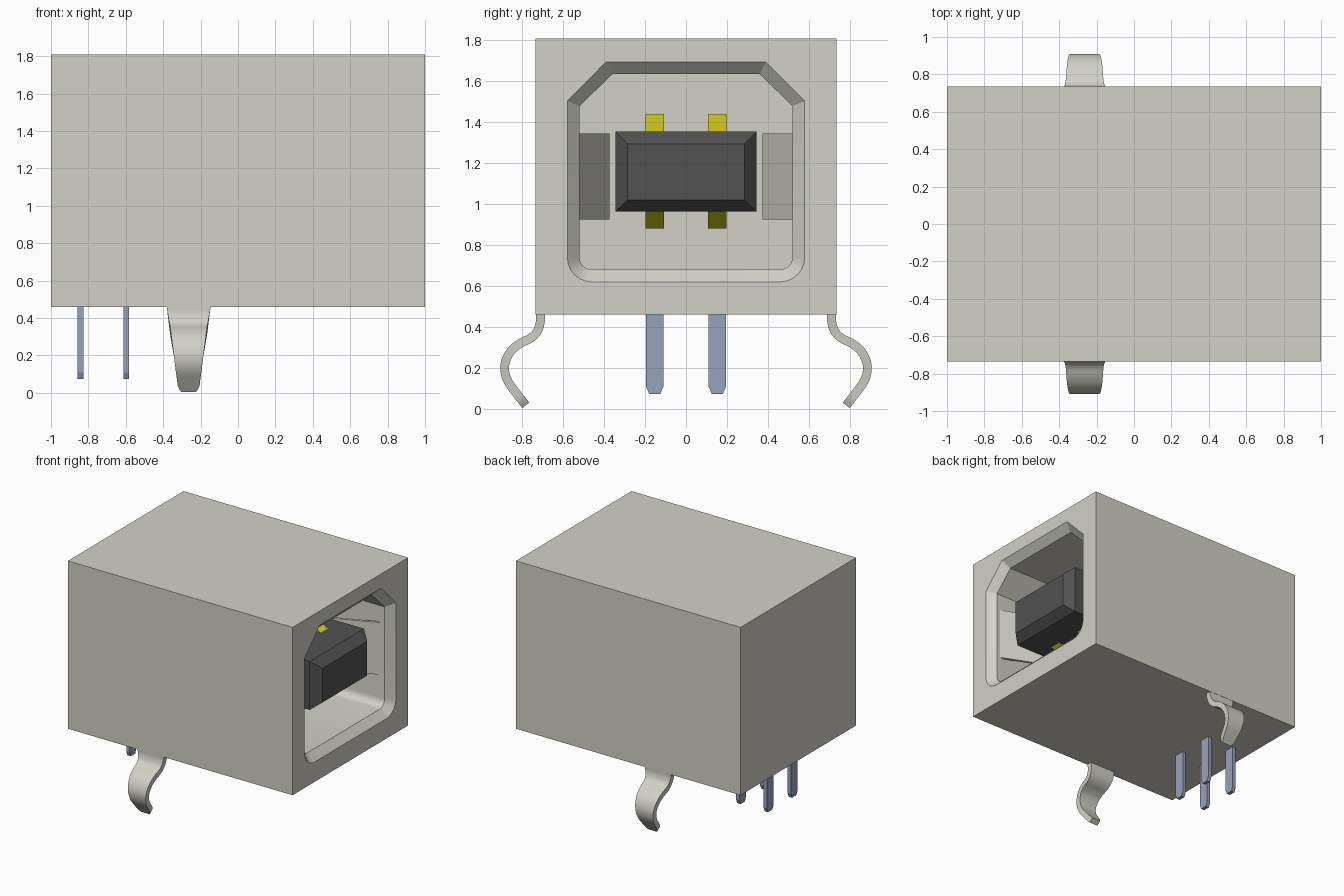
import bpy, bmesh, math
from mathutils import Vector

old = bpy.data.objects.get("Cube")
if old:
    bpy.data.objects.remove(old, do_unlink=True)


def material(name, rgb):
    m = bpy.data.materials.new(name)
    m.use_nodes = True
    m.diffuse_color = (*rgb, 1)
    m.node_tree.nodes["Principled BSDF"].inputs["Base Color"].default_value = (*rgb, 1)
    return m


SHELL = material("shell_metal", (0.645, 0.638, 0.572))
BLACK = material("black_plastic", (0.085, 0.085, 0.085))
GOLD = material("yellow_contact", (0.69, 0.66, 0.01))
PIN = material("blue_grey_pin", (0.307, 0.367, 0.508))


def finish(name, bm, mat):
    bmesh.ops.recalc_face_normals(bm, faces=bm.faces)
    me = bpy.data.meshes.new(name)
    bm.to_mesh(me)
    bm.free()
    me.materials.append(mat)
    ob = bpy.data.objects.new(name, me)
    bpy.context.collection.objects.link(ob)
    return ob


def loft(name, loops, mat):
    """Closed solid through rings that share one point count."""
    bm = bmesh.new()
    rings = [[bm.verts.new(p) for p in loop] for loop in loops]
    n = len(rings[0])
    for a, b in zip(rings, rings[1:]):
        for i in range(n):
            j = (i + 1) % n
            bm.faces.new((a[i], a[j], b[j], b[i]))
    bm.faces.new(rings[0])
    bm.faces.new(rings[-1])
    return finish(name, bm, mat)


def rect(x, hy, z0, z1):
    return [(x, -hy, z0), (x, hy, z0), (x, hy, z1), (x, -hy, z1)]


def smooth(ob):
    bpy.ops.object.select_all(action="DESELECT")
    bpy.context.view_layer.objects.active = ob
    ob.select_set(True)
    bpy.ops.object.shade_smooth_by_angle(angle=math.radians(30))


# Opening outline: rounded lower corners, chamfered upper corners
def opening(x, grow):
    hy, z0, z1, r = 0.52 + grow, 0.68 - grow, 1.635 + grow, 0.06 + grow
    cy, cz = 0.36 + grow * 0.5, 1.48 + grow * 0.4
    half = []
    for k in range(7):
        a = math.radians(-90 + 15 * k)
        half.append((hy - r + r * math.cos(a), z0 + r + r * math.sin(a)))
    half += [(hy, cz), (cy, z1)]
    return [(x, y, z) for y, z in half] + [(x, -y, z) for y, z in reversed(half)]


# Shell with the socket cavity cut into the +x end
BACK = -0.1
shell = loft("shell", [rect(-1, 0.735, 0.46, 1.81), rect(1, 0.735, 0.46, 1.81)], SHELL)
cutter = loft("cavity_cutter", [opening(1.01, 0.07), opening(0.94, 0.0), opening(BACK, 0.0)], SHELL)
cutter.hide_render = True
cut = shell.modifiers.new("cavity", "BOOLEAN")
cut.operation = "DIFFERENCE"
cut.solver = "EXACT"
cut.object = cutter
bpy.context.view_layer.objects.active = shell
bpy.ops.object.modifier_apply(modifier=cut.name)
bpy.data.objects.remove(cutter, do_unlink=True)
smooth(shell)

# Tongue with a bevelled nose
loft("tongue", [rect(BACK - 0.02, 0.345, 0.965, 1.355), rect(0.88, 0.345, 0.965, 1.355),
                rect(0.95, 0.285, 1.02, 1.295)], BLACK)

# Sprung contacts: two above and two below the tongue
bump = [(0.68, 0.185), (0.50, 0.28), (0.42, 0.28), (0.24, 0.185)]
for level, up in (("upper", 1), ("lower", -1)):
    for side, y in (("left", 0.153), ("right", -0.153)):
        loft(f"{level}_contact_{side}",
             [[(x, y + w, 1.16 + up * h) for x, h in bump] for w in (-0.046, 0.046)], GOLD)

# Side springs: thin plates slanting inward from the mouth
plate = [(0.935, 0.53), (0.57, 0.375), (0.50, 0.375), (0.50, 0.395), (0.565, 0.395), (0.885, 0.53)]
for side, s in (("left", 1), ("right", -1)):
    loft(f"side_spring_{side}", [[(x, s * y, z) for x, y in plate] for z in (0.925, 1.345)], SHELL)

# Solder pins with tapered tips
outline = [(-0.043, 0.48), (-0.043, 0.11), (-0.027, 0.073), (0.027, 0.073), (0.043, 0.11), (0.043, 0.48)]
for row, x in (("rear", -0.842), ("front", -0.597)):
    for side, y in (("left", 0.153), ("right", -0.153)):
        loft(f"{row}_pin_{side}",
             [[(x + t, y + dy, z) for dy, z in outline] for t in (-0.015, 0.015)], PIN)

# Board clips: tapered strips following an S curve
path = [(0.712, 0.475), (0.712, 0.425), (0.727, 0.378), (0.76, 0.345), (0.81, 0.32), (0.855, 0.283),
        (0.882, 0.23), (0.885, 0.18), (0.868, 0.13), (0.828, 0.075), (0.783, 0.017)]


def catmull(points, steps):
    p = [Vector(q) for q in points]
    p = [2 * p[0] - p[1]] + p + [2 * p[-1] - p[-2]]
    out = []
    for a, b, c, d in zip(p, p[1:], p[2:], p[3:]):
        for k in range(steps):
            t = k / steps
            out.append(0.5 * (2 * b + (c - a) * t + (2 * a - 5 * b + 4 * c - d) * t * t
                              + (3 * b - a - 3 * c + d) * t ** 3))
    return out + [p[-2]]


def half_width(z):
    if z < 0.075:
        return 0.061 * math.sqrt(max(0.0, 1 - ((0.075 - z) / 0.075) ** 2))
    return 0.061 + (z - 0.075) / 0.385 * 0.0565


curve = catmull(path, 4)
for side, s in (("left", 1), ("right", -1)):
    loops = []
    for i, p in enumerate(curve):
        d = (curve[min(i + 1, len(curve) - 1)] - curve[max(i - 1, 0)]).normalized()
        n = Vector((-d.y, d.x)) * 0.0215
        ring = []
        for sx, sn in ((-1, -1), (1, -1), (1, 1), (-1, 1)):
            q = p + n * sn
            ring.append((-0.264 + sx * half_width(p.y), s * q.x, max(q.y, 0.0)))
        loops.append(ring)
    smooth(loft(f"board_clip_{side}", loops, SHELL))
